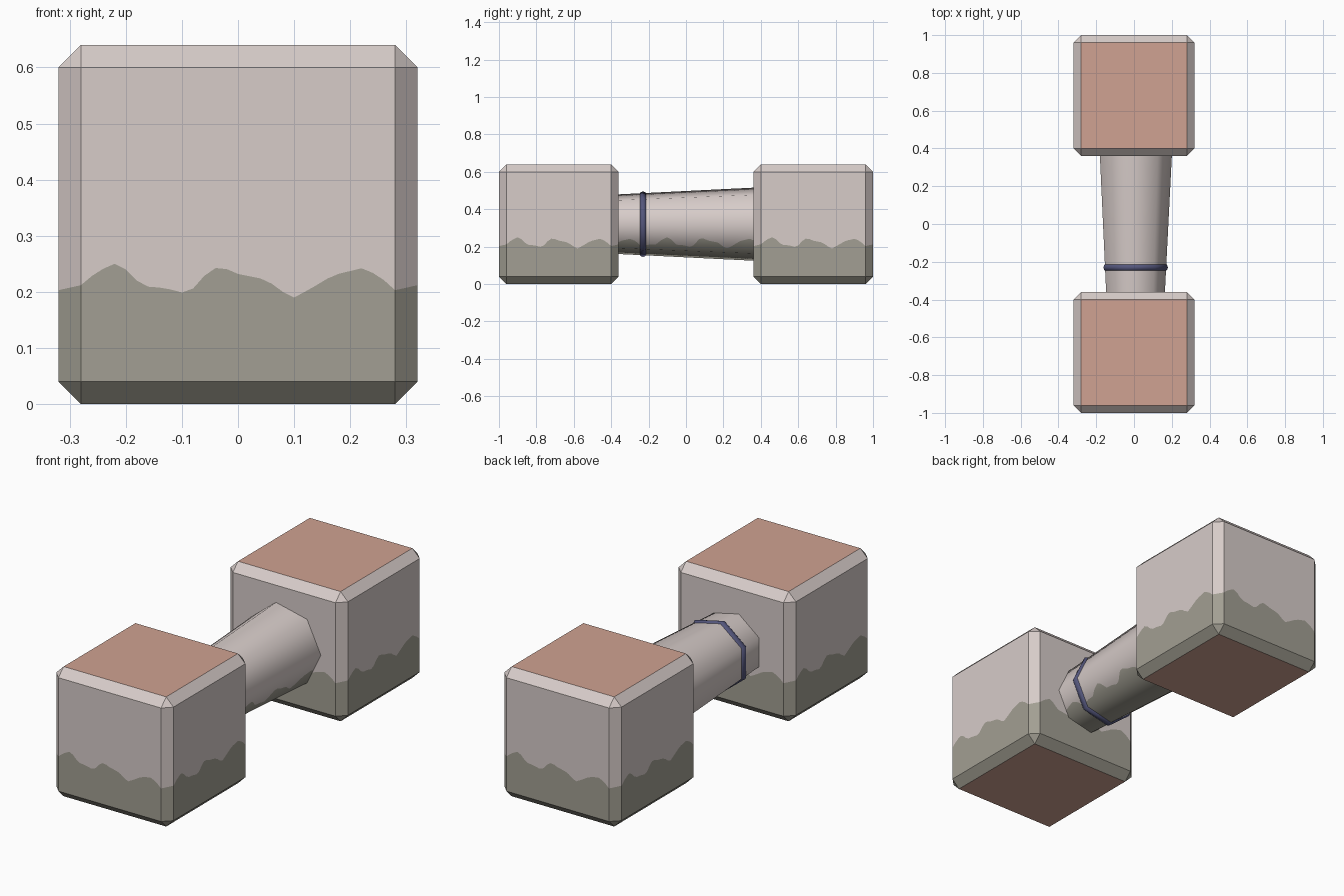
import bpy, bmesh, math
from mathutils import Vector

if "Cube" in bpy.data.objects:
    bpy.data.objects.remove(bpy.data.objects["Cube"])


def material(name, r, g, b):
    lin = [(c / 255 / 12.92) if c < 10 else ((c / 255 + 0.055) / 1.055) ** 2.4 for c in (r, g, b)]
    m = bpy.data.materials.new(name)
    m.diffuse_color = (*lin, 1)
    m.use_nodes = True
    m.node_tree.nodes["Principled BSDF"].inputs["Base Color"].default_value = m.diffuse_color
    return m


STONE = material("pale_stone", 215, 204, 201)
MOSS = material("mossy_grey", 162, 159, 147)
CLAY = material("clay_pink", 208, 162, 146)
BLUE = material("dark_blue", 84, 86, 124)

# Height of the ragged moss line along a face, measured from its centre
LINE = [(-.32, .212), (-.28, .212), (-.25, .237), (-.22, .25), (-.2, .24), (-.17, .21), (-.13, .207),
        (-.1, .199), (-.08, .206), (-.05, .24), (-.03, .245), (0, .232), (.05, .222), (.08, .2),
        (.1, .19), (.13, .206), (.17, .23), (.22, .242), (.25, .23), (.28, .203), (.32, .21)]


def moss(t):
    t = (t + .32) % .64 - .32
    for (a, h), (b, k) in zip(LINE, LINE[1:]):
        if t <= b:
            return h + (k - h) * (t - a) / (b - a)
    return LINE[-1][1]


def make_object(name, bm, mats):
    me = bpy.data.meshes.new(name)
    bm.to_mesh(me)
    bm.free()
    for m in mats:
        me.materials.append(m)
    ob = bpy.data.objects.new(name, me)
    bpy.context.collection.objects.link(ob)
    return ob


# Chamfered block, built as stacked rings: inset base, wall, moss line, wall, inset top
def block(name, cy):
    half, inner, n = .32, .28, 28
    outline = []
    for side in range(4):
        c, s = [(1, 0), (0, 1), (-1, 0), (0, -1)][side]
        for i in range(n + 1):
            t = -inner + 2 * inner * i / n
            outline.append((t * c + half * s, t * s - half * c, moss(t)))
    clamp = lambda v: max(-inner, min(inner, v))
    bm = bmesh.new()
    rings = []
    for z, inset in ((0, True), (.04, False), (None, False), (.6, False), (.64, True)):
        rings.append([bm.verts.new((clamp(x) if inset else x, cy + (clamp(y) if inset else y),
                                    w if z is None else z)) for x, y, w in outline])
    for k in range(4):
        for i in range(len(outline)):
            j = (i + 1) % len(outline)
            f = bm.faces.new((rings[k][i], rings[k][j], rings[k + 1][j], rings[k + 1][i]))
            f.material_index = 1 if k < 2 else 0
    for ring in (rings[0][::-1], rings[4]):
        bm.faces.new(ring).material_index = 2
    bmesh.ops.remove_doubles(bm, verts=bm.verts, dist=1e-5)
    bmesh.ops.recalc_face_normals(bm, faces=bm.faces)
    make_object(name, bm, (STONE, MOSS, CLAY))


block("front_block", -.68)
block("back_block", .68)


# Seven-sided tapered handle, each ring gets an extra point where the moss line crosses it
def handle():
    bm = bmesh.new()
    rings, n = [], 72
    for i in range(n + 1):
        y = -.365 + .73 * i / n
        r = .182 + .051 * y
        p = [Vector((r * math.cos(a), y, .32 + r * math.sin(a)))
             for a in (math.tau * k / 7 for k in range(7))]
        w = moss(y - .12)
        cross = lambda a, b: a.lerp(b, max(.01, min(.99, (w - a.z) / (b.z - a.z))))
        pts = p[:4] + [p[4], cross(p[4], p[5]), p[5], p[6], cross(p[6], p[0])]
        rings.append([bm.verts.new(v) for v in pts])
    for a, b in zip(rings, rings[1:]):
        for k in range(9):
            m = (k + 1) % 9
            f = bm.faces.new((a[k], b[k], b[m], a[m]))
            f.smooth = True
            f.material_index = 1 if k in (5, 6, 7) else 0
    ob = make_object("handle", bm, (STONE, MOSS))
    # radial normals keep the shading smooth across the moss line
    ob.data.normals_split_custom_set_from_vertices(
        [Vector((v.co.x, -.01, v.co.z - .32)).normalized() for v in ob.data.vertices])


handle()

# Band around the narrow end of the handle
bpy.ops.mesh.primitive_torus_add(major_segments=7, minor_segments=8, major_radius=.16, minor_radius=.02,
                                 location=(0, -.23, .32), rotation=(math.pi / 2, 0, 0))
band = bpy.context.object
band.name = "handle_band"
band.data.materials.append(BLUE)
bpy.ops.object.shade_smooth()
